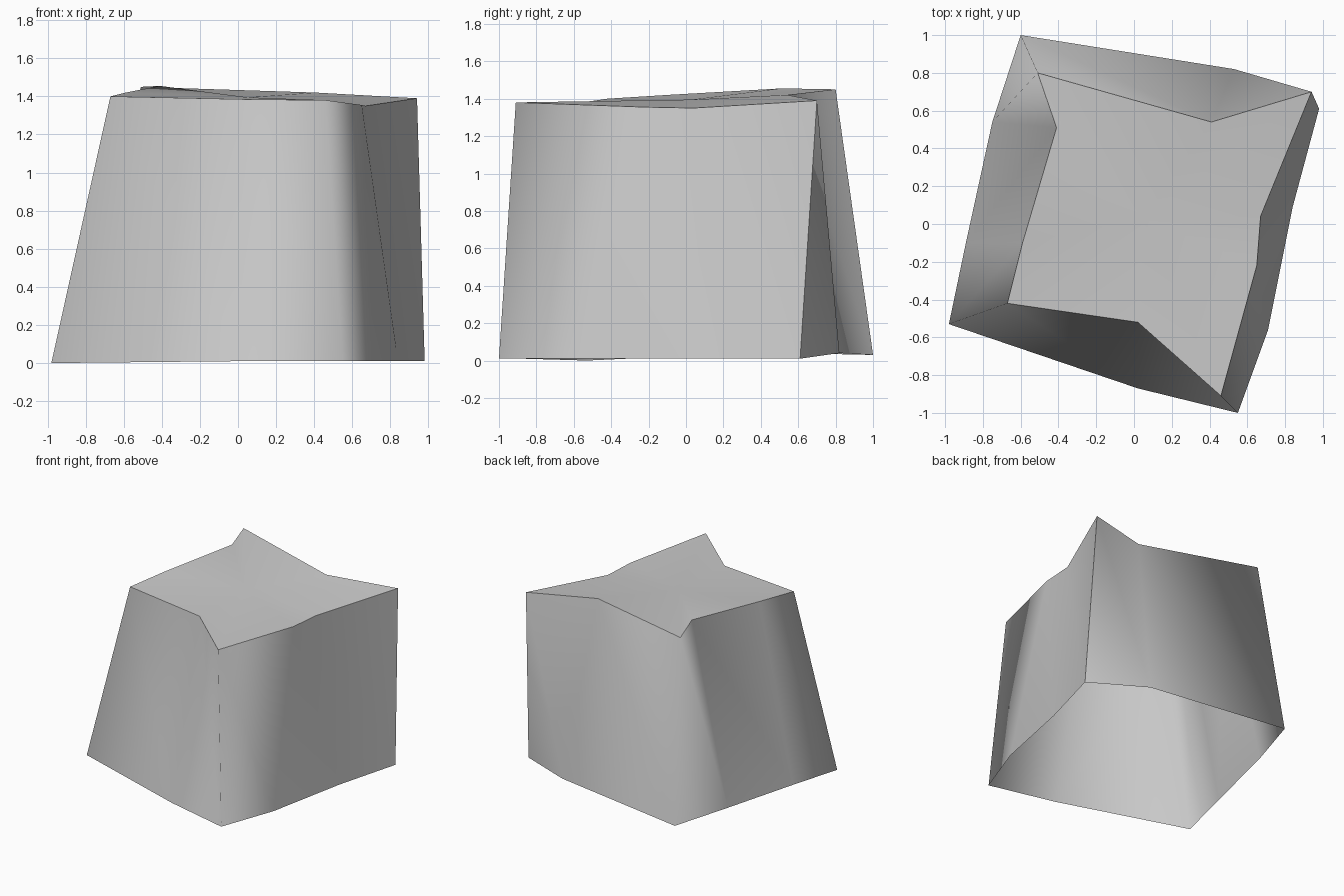
import bpy, bmesh

if "Cube" in bpy.data.objects:
    bpy.data.objects.remove(bpy.data.objects["Cube"])

# Matching outlines, counter-clockwise from the front left corner
base = [(-.98, -.53, 0), (.02, -.87, .01), (.55, -1, .01), (.71, -.56, .01), (.84, .09, .01),
        (.98, .61, .01), (.53, .82, .04), (-.60, 1, .03), (-.75, .54, .04), (-.89, -.10, .02)]
rim = [(-.67, -.42, 1.40), (.02, -.52, 1.385), (.46, -.91, 1.38), (.65, -.22, 1.355), (.67, .04, 1.35),
       (.94, .70, 1.39), (.41, .54, 1.42), (-.51, .80, 1.45), (-.41, .51, 1.455), (-.59, -.10, 1.42)]
BACK_RIGHT = 5  # the one corner with a crisp vertical edge

bm = bmesh.new()
low = [bm.verts.new(p) for p in base]
high = [bm.verts.new(p) for p in rim]
centre = bm.verts.new((.05, .03, 1.395))
n = len(base)

for i in range(n):
    j = (i + 1) % n
    # Tapered walls, open underneath, split along one consistent diagonal
    bm.faces.new((low[i], low[j], high[i]))
    bm.faces.new((low[j], high[j], high[i]))
    # Star-like top sheet, fanned from its middle
    bm.faces.new((high[i], high[j], centre))

# Smooth shading with a crisp rim and back right corner
for f in bm.faces:
    f.smooth = True
for i in range(n):
    bm.edges.get((high[i], high[(i + 1) % n])).smooth = False
bm.edges.get((low[BACK_RIGHT], high[BACK_RIGHT])).smooth = False

mesh = bpy.data.meshes.new("tapered_block")
bm.to_mesh(mesh)
bm.free()
block = bpy.data.objects.new("tapered_block", mesh)
bpy.context.collection.objects.link(block)
